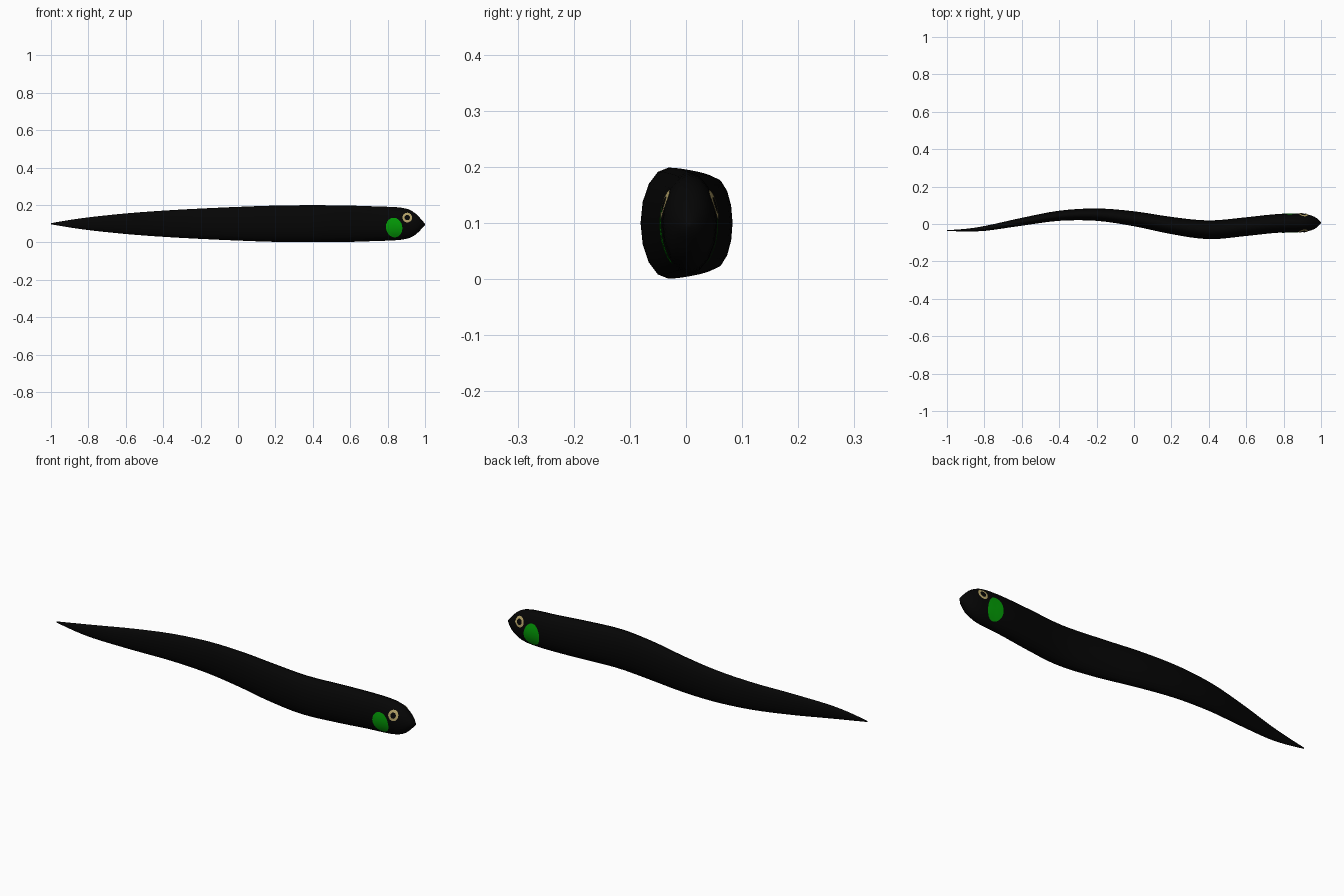
import bpy, bmesh, math

if "Cube" in bpy.data.objects:
    bpy.data.objects.remove(bpy.data.objects["Cube"])

def material(name, rgb):
    m = bpy.data.materials.new(name)
    m.diffuse_color = (*rgb, 1)
    m.use_nodes = True
    m.node_tree.nodes["Principled BSDF"].inputs["Base Color"].default_value = m.diffuse_color
    return m

BLACK = material("black skin", (0.0015, 0.0015, 0.0015))
GREEN = material("green fin", (0.001, 0.34, 0.002))
GOLD = material("gold eye", (0.45, 0.36, 0.14))

# body stations: x, centre y, half width, half height
STATIONS = [(-1.0, -0.035, 0.002, 0.003), (-0.9, -0.033, 0.007, 0.020),
            (-0.8, -0.024, 0.013, 0.034), (-0.6, 0.012, 0.021, 0.055),
            (-0.4, 0.044, 0.027, 0.070), (-0.2, 0.050, 0.033, 0.081),
            (0.0, 0.028, 0.040, 0.090), (0.2, -0.008, 0.046, 0.097),
            (0.4, -0.031, 0.050, 0.099), (0.6, -0.014, 0.050, 0.097),
            (0.75, 0.002, 0.050, 0.092), (0.85, 0.006, 0.049, 0.088),
            (0.91, 0.006, 0.047, 0.078), (0.95, 0.006, 0.039, 0.056),
            (0.98, 0.006, 0.023, 0.026), (1.0, 0.006, 0.003, 0.004)]

def slope(i, k):
    a, b = STATIONS[max(i - 1, 0)], STATIONS[min(i + 1, len(STATIONS) - 1)]
    return (b[k] - a[k]) / (b[0] - a[0])

def station(x):
    """Smoothly interpolated (centre y, half width, half height)."""
    i = max(j for j in range(len(STATIONS) - 1) if STATIONS[j][0] <= x + 1e-9)
    a, b = STATIONS[i], STATIONS[i + 1]
    h = b[0] - a[0]
    t = (x - a[0]) / h
    return [a[k] * (1 + 2 * t) * (1 - t) ** 2 + slope(i, k) * h * t * (1 - t) ** 2
            + b[k] * t * t * (3 - 2 * t) + slope(i + 1, k) * h * t * t * (t - 1)
            for k in (1, 2, 3)]

def side_y(x, z, side, gap):
    """Y of the body's flank at x, z, pushed out by gap."""
    cy, w, h = station(x)
    return cy + side * (w * math.sqrt(max(0, 1 - ((z - 0.1) / h) ** 2)) + gap)

def finish(bm, name, mat):
    bmesh.ops.recalc_face_normals(bm, faces=bm.faces)
    for f in bm.faces:
        f.smooth = True
    me = bpy.data.meshes.new(name)
    bm.to_mesh(me)
    bm.free()
    me.materials.append(mat)
    ob = bpy.data.objects.new(name, me)
    bpy.context.collection.objects.link(ob)
    return ob

# body: swept elliptical rings
SIDES = 16
xs = [-1 + 0.05 * i for i in range(37)] + [0.85, 0.88, 0.91, 0.93, 0.95, 0.965, 0.98, 1.0]
bm = bmesh.new()
rings = []
for x in xs:
    cy, w, h = station(x)
    rings.append([bm.verts.new((x, cy + w * math.cos(2 * math.pi * k / SIDES),
                                0.1 - 0.004 * max(0, (x - 0.9) / 0.1)
                                + h * math.sin(2 * math.pi * k / SIDES)))
                  for k in range(SIDES)])
for a, b in zip(rings, rings[1:]):
    for k in range(SIDES):
        n = (k + 1) % SIDES
        bm.faces.new((a[k], a[n], b[n], b[k]))
bm.faces.new(rings[0])
bm.faces.new(rings[-1])
finish(bm, "body", BLACK)

def flank_patch(name, mat, side, cx, cz, outline, radii, gap, hole=False):
    """Thin plate following the flank; outline(angle) gives (dx, dz)."""
    bm = bmesh.new()
    n = 24
    loops = []
    for r in radii:
        pts = [outline(2 * math.pi * k / n) for k in range(n)]
        loops.append([bm.verts.new((cx + dx * r, side_y(cx + dx * r, cz + dz * r, side, gap),
                                    cz + dz * r)) for dx, dz in pts])
    for a, b in zip(loops, loops[1:]):
        for k in range(n):
            m = (k + 1) % n
            bm.faces.new((a[k], b[k], b[m], a[m]))
    if not hole:
        bm.faces.new(loops[0])
    finish(bm, name, mat)

def fin_outline(top):
    def outline(a):
        c, s = math.cos(a), math.sin(a)
        return 0.044 * c, (top if s > 0 else 0.053) * s - 0.004 * c
    return outline

def eye_outline(a):
    return 0.026 * math.cos(a), 0.026 * math.sin(a)

for side, label in ((-1, "front"), (1, "back")):
    # fin: thin fan lying on the flank, taller on the back side
    flank_patch(label + "_fin", GREEN, side, 0.835, 0.08,
                fin_outline(0.052 if side < 0 else 0.062),
                (0.15, 0.4, 0.7, 1.0), 0.002)
    # eye: gold ring, dark pupil and gold glint
    flank_patch(label + "_eye_ring", GOLD, side, 0.905, 0.133, eye_outline,
                (0.55, 0.8, 1.0), 0.004, hole=True)
    flank_patch(label + "_pupil", BLACK, side, 0.905, 0.133, eye_outline,
                (0.2, 0.6), 0.0035)
